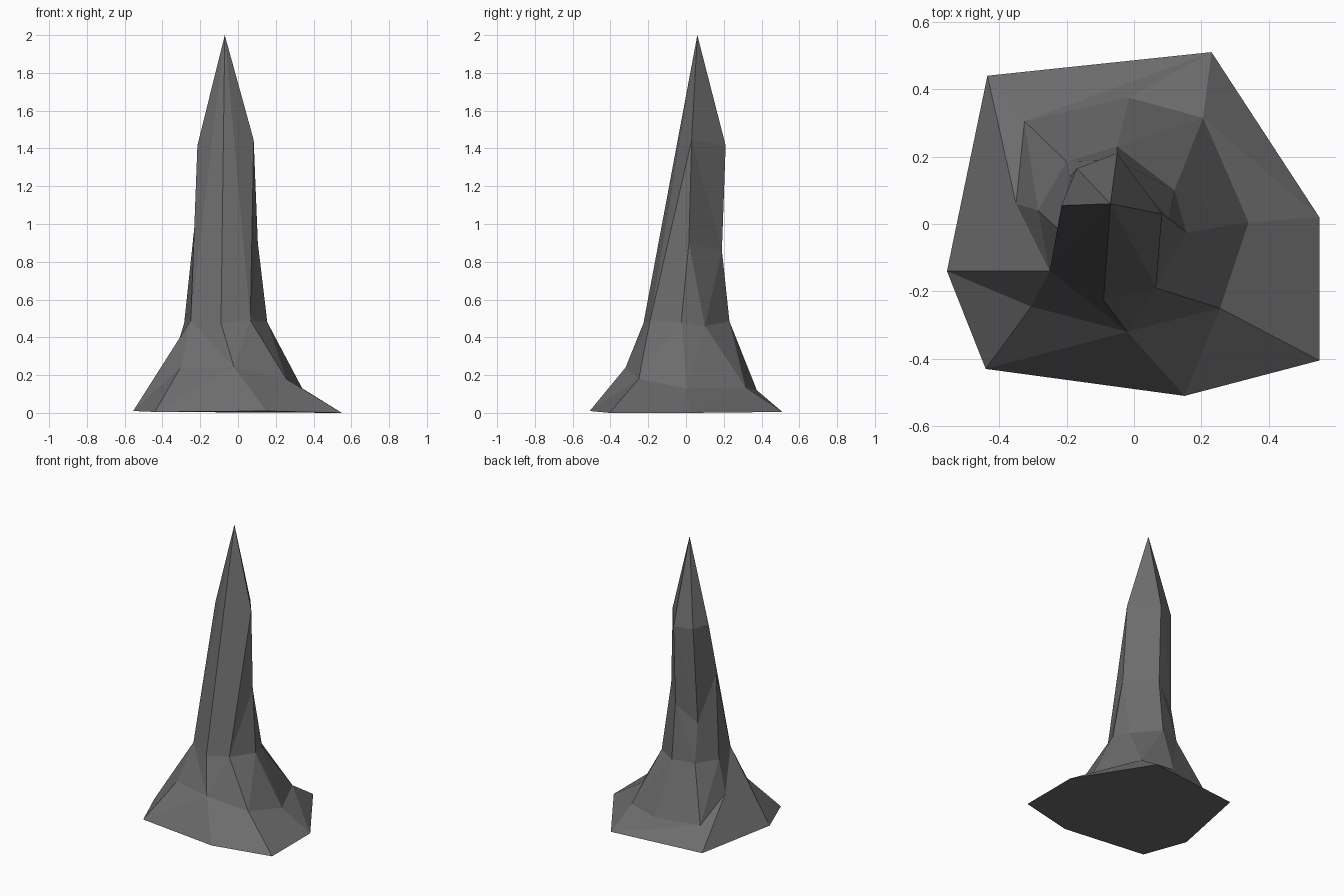
import bpy, bmesh

if "Cube" in bpy.data.objects:
    bpy.data.objects.remove(bpy.data.objects["Cube"])

mat = bpy.data.materials.new("dark grey stone")
mat.diffuse_color = (0.15, 0.15, 0.15, 1)
mat.use_nodes = True
mat.node_tree.nodes["Principled BSDF"].inputs["Base Color"].default_value = mat.diffuse_color

bm = bmesh.new()


def ring(points):
    return [bm.verts.new(p) for p in points]


def stitch(low, up, steps):
    """Triangle band between two chains; l / u says which side advances."""
    i = j = 0
    for s in steps:
        if s == "l":
            bm.faces.new((low[i], low[i + 1], up[j]))
            i += 1
        else:
            bm.faces.new((low[i], up[j + 1], up[j]))
            j += 1


# Outlines from the ground upward
base = ring([(.55, .02, 0), (.55, -.405, 0), (.15, -.51, .01), (-.44, -.43, .005),
             (-.555, -.14, .01), (-.435, .44, .005), (.23, .51, .005)])
foot = ring([(.34, .005, .13), (.255, -.25, .18), (-.02, -.32, .24), (-.305, -.245, .24),
             (-.35, .06, .26), (-.325, .305, .12), (-.015, .375, .12), (.205, .315, .135)])
waist = ring([(.155, -.025, .48), (.065, -.19, .49), (-.09, -.225, .475), (-.25, -.14, .49),
              (-.285, .04, .475), (-.20, .185, .48), (-.05, .23, .485), (.12, .10, .46)])
mid = ring([(.105, .015, .90), (-.05, .19, .86), (-.19, .14, .745), (-.225, -.015, 1.04)])
top = ring([(.083, .03, 1.445), (-.05, .21, 1.415), (-.17, .165, 1.41), (-.215, .055, 1.415)])
apex = bm.verts.new((-.07, .06, 2))

# Flared skirt, then the shoulder up to the waist
stitch(base + base[:1], foot[:4] + [waist[3]] + foot[4:] + foot[:1], "lulululuululuulu")
stitch(foot[4:] + foot[:4], waist[3:] + waist[:4], "u" + "lu" * 6 + "ul")
# Shaft around the right, back and left
stitch([waist[k] for k in (1, 0, 7, 6, 5, 4, 3)], [top[0]] + mid + [top[3]], "ullullululu")
stitch(mid, top, "lululu")
# Pointed tip, with long front facets
tip = top + [waist[3], waist[2], waist[1]]
for a, b in zip(tip, tip[1:] + tip[:1]):
    bm.faces.new((a, b, apex))
# Underside
bm.faces.new(base)

bmesh.ops.recalc_face_normals(bm, faces=bm.faces)
me = bpy.data.meshes.new("rock_spike")
bm.to_mesh(me)
bm.free()
me.materials.append(mat)
bpy.context.collection.objects.link(bpy.data.objects.new("rock_spike", me))
